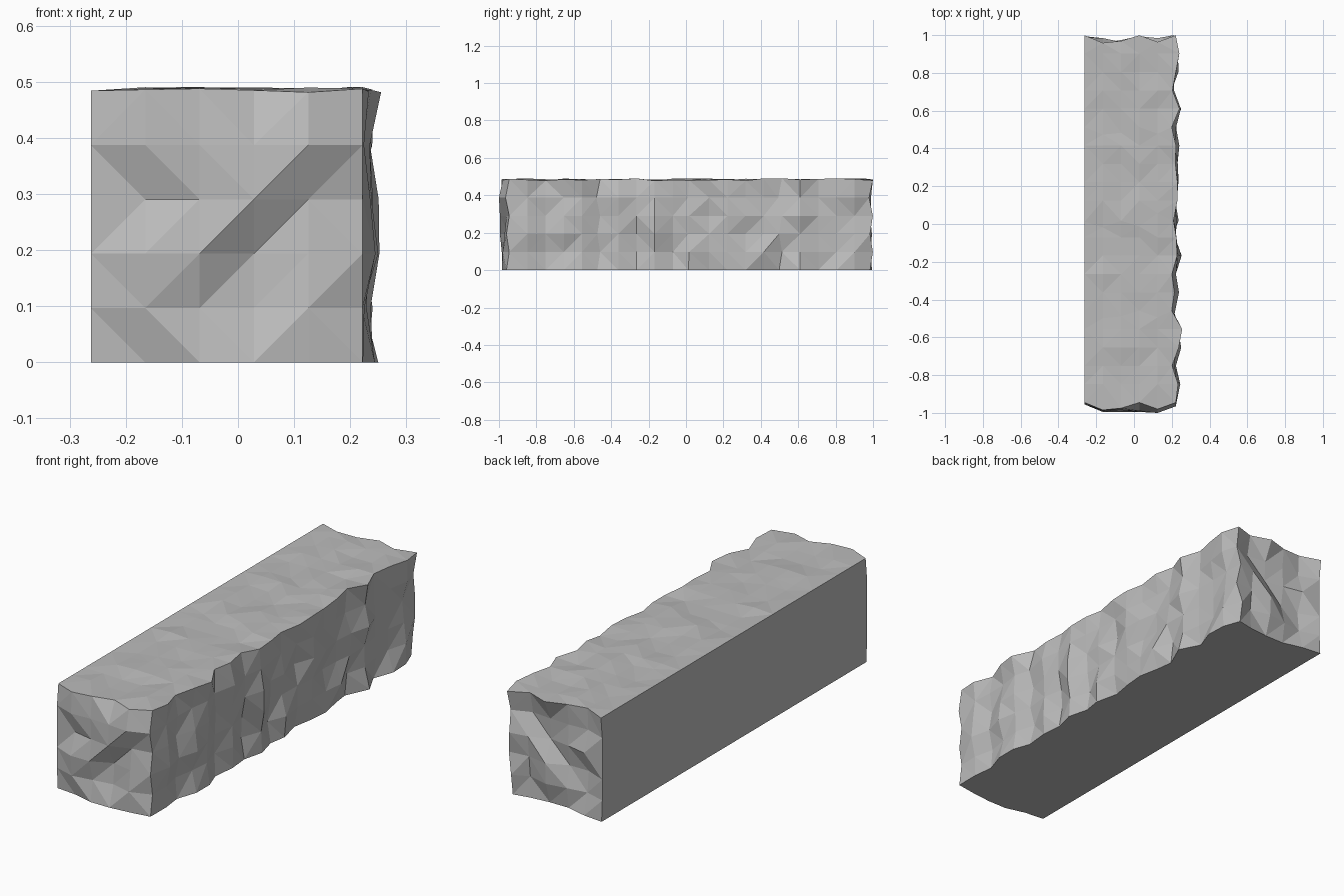
import bpy
import bmesh
import random

cube = bpy.data.objects.get("Cube")
if cube:
    bpy.data.objects.remove(cube, do_unlink=True)

random.seed(14)
CELL, PITCH, BLOCKS, N = 0.0968, 0.0972, 4, 5
LEFT, FRONT = -0.262, -0.945

stone = bpy.data.materials.new("grey stone")
stone.use_nodes = True
grey = (0.5, 0.5, 0.5, 1)
stone.diffuse_color = grey
stone.node_tree.nodes["Principled BSDF"].inputs["Base Color"].default_value = grey

# Chiselled relief of a block end in hundredths, bottom row first
relief = [
    [.5, 1.5, 4, 4, 3, 1.5],
    [1, 4, 2.5, 1, 3.5, 0],
    [1, 5, 5, .5, 2.5, 1.5],
    [1, 1.5, 3.5, 5, 1.5, 0],
    [1, 4.5, 4, 4.5, 5.5, 2],
    [0, 4, 3, 0, 3.5, 0],
]
middle_joint = [1.5, 4.5, 1, 4, -3, 1]

# Outermost reach of the rough right side along the length
reach = [.222, .245, .222, .25, .255, .215, .238, .222, .252, .225, .236,
         .23, .236, .232, .24, .225, .25, .212, .235, .24, .222]

side_x, top_z = {}, {}
for k, r in enumerate(reach):
    proud = random.randrange(N + 1)
    for j in range(N + 1):
        dip = 0 if j == proud or k == 0 else random.uniform(0, 0.03)
        side_x[j, k] = max(r - dip, 0.2)
    for i in range(N + 1):
        top_z[i, k] = 0.484 if i == 0 else random.uniform(0.478, 0.491)


def point(i, j, k):
    """Position of a lattice point on the rough wall."""
    x = LEFT + i * CELL
    y = FRONT + k * PITCH
    z = j * CELL
    if i == N:
        x = side_x[j, k]
    if j == N:
        z = top_z[i, k]
    if k % N == 0:
        depth = relief[j][i]
        if k == 2 * N:
            depth = middle_joint[i] + (depth - relief[N][i]) * 0.3
        y -= depth * 0.01
    return x, y, z


def build_block(name, start):
    bm = bmesh.new()
    verts = {}

    def vert(i, j, k):
        key = (i, j, k)
        if key not in verts:
            verts[key] = bm.verts.new(point(i, j, start + k))
        return verts[key]

    # Each side is a grid of cells on one wall of the lattice
    for axis in range(3):
        for level in (0, N):
            for a in range(N):
                for b in range(N):
                    corners = []
                    for u, v in ((a, b), (a + 1, b), (a + 1, b + 1), (a, b + 1)):
                        place = [u, v]
                        place.insert(axis, level)
                        corners.append(vert(*place))
                    bm.faces.new(corners)
    bmesh.ops.recalc_face_normals(bm, faces=bm.faces)
    bmesh.ops.triangulate(bm, faces=bm.faces, quad_method='SHORT_EDGE')
    mesh = bpy.data.meshes.new(name)
    bm.to_mesh(mesh)
    bm.free()
    mesh.materials.append(stone)
    obj = bpy.data.objects.new(name, mesh)
    bpy.context.collection.objects.link(obj)


# Four interlocking blocks in a row
for n in range(BLOCKS):
    build_block(f"stone_block_{n + 1}", n * N)
